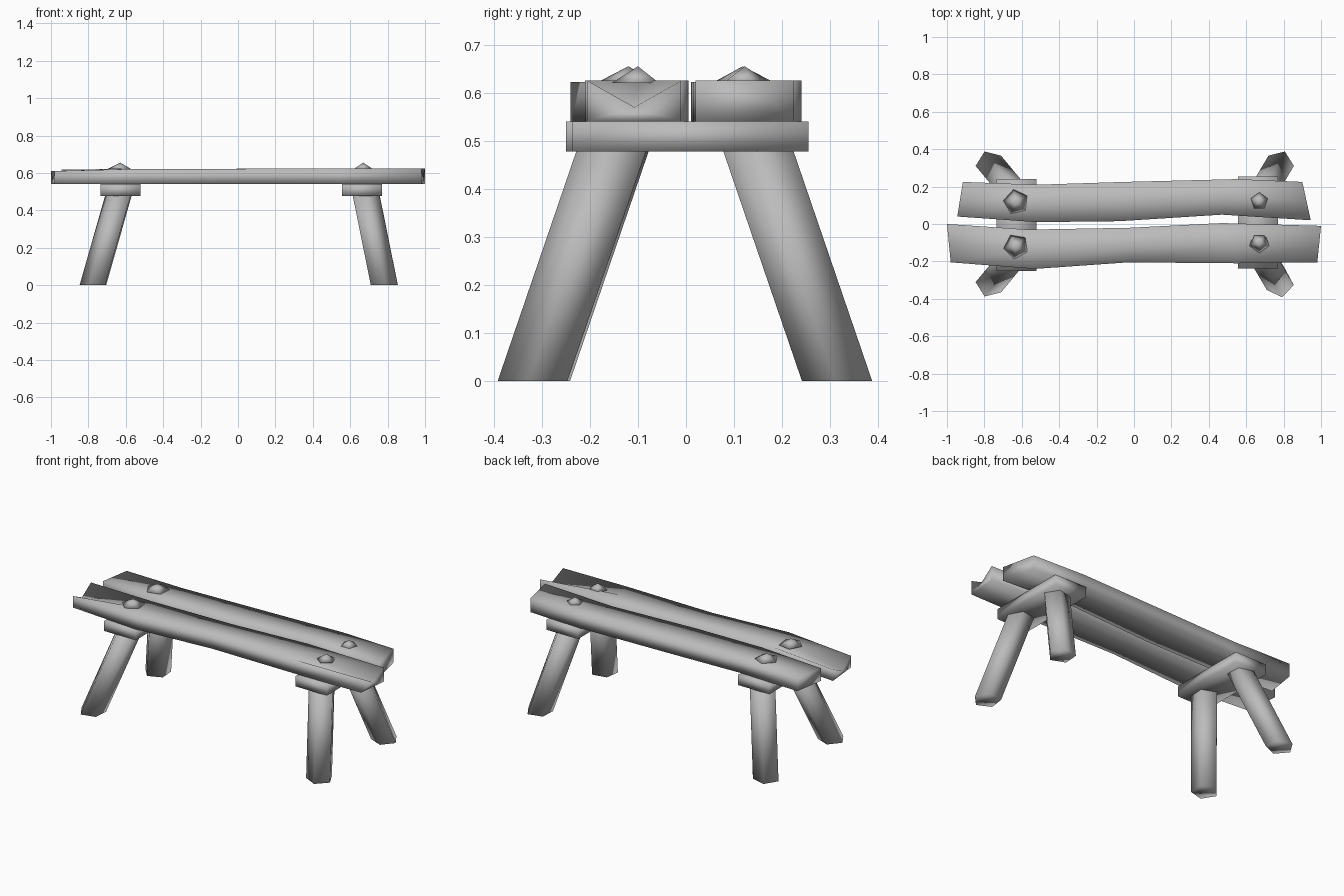
import bpy, bmesh
from math import sin, cos, radians

old = bpy.data.objects.get("Cube")
if old:
    bpy.data.objects.remove(old, do_unlink=True)

GREY = (0.5, 0.5, 0.5, 1)
wood = bpy.data.materials.new("grey_wood")
wood.use_nodes = True
wood.diffuse_color = GREY
wood.node_tree.nodes["Principled BSDF"].inputs["Base Color"].default_value = GREY


def finish(name, bm):
    """Turn a bmesh into a smooth shaded object."""
    bmesh.ops.recalc_face_normals(bm, faces=bm.faces)
    mesh = bpy.data.meshes.new(name)
    bm.to_mesh(mesh)
    bm.free()
    mesh.materials.append(wood)
    for p in mesh.polygons:
        p.use_smooth = True
    obj = bpy.data.objects.new(name, mesh)
    bpy.context.collection.objects.link(obj)


def loft(name, rings):
    """Skin closed rings of equal size and cap both ends."""
    bm = bmesh.new()
    loops = [[bm.verts.new(p) for p in ring] for ring in rings]
    n = len(loops[0])
    for a, b in zip(loops, loops[1:]):
        for i in range(n):
            j = (i + 1) % n
            bm.faces.new((a[i], a[j], b[j], b[i]))
    bm.faces.new(loops[0])
    bm.faces.new(loops[-1])
    finish(name, bm)


def pentagon(x, y, z, r, phase):
    return [(x + r * cos(radians(phase + 72 * i)),
             y + r * sin(radians(phase + 72 * i)), z) for i in range(5)]


def plank(name, stations):
    """Each station: front x, front y, back x, back y, top z, split depth."""
    rings = []
    for xf, yf, xb, yb, top, split in stations:
        xm, ym = (xf + xb) / 2, (yf + yb) / 2
        rings.append([(xf, yf, 0.54), (xf, yf, top), (xm, ym, top - split),
                      (xb, yb, top), (xb, yb, 0.54)])
    loft(name, rings)


# Seat planks: the front one is split at both ends
plank("front_plank", [
    (-0.98, -0.205, -1.0, 0.0, 0.61, 0.05),
    (-0.53, -0.24, -0.56, -0.03, 0.622, 0),
    (-0.03, -0.205, -0.02, -0.02, 0.622, 0),
    (0.55, -0.21, 0.47, 0.005, 0.625, 0),
    (0.98, -0.205, 1.0, -0.01, 0.625, 0.055)])
plank("back_plank", [
    (-0.945, 0.04, -0.915, 0.225, 0.618, 0),
    (-0.52, 0.01, -0.52, 0.21, 0.622, 0),
    (-0.08, 0.015, -0.05, 0.225, 0.622, 0),
    (0.47, 0.05, 0.55, 0.24, 0.625, 0),
    (0.945, 0.02, 0.90, 0.225, 0.625, 0)])

# Crossbeams under the planks
for name, x, y0, y1 in (("right_crossbeam", -0.628, -0.25, 0.24),
                        ("left_crossbeam", 0.663, -0.237, 0.255)):
    loft(name, [[(x - 0.107, y, 0.478), (x + 0.107, y, 0.478),
                 (x + 0.107, y, 0.54), (x - 0.107, y, 0.54)]
                for y in (y0, y1)])

# Splayed five-sided legs
for side, foot_x, top_x, phases in (("right", -0.77, -0.632, (-112, 112)),
                                    ("left", 0.778, 0.68, (-80, 68))):
    for end, s, phase in zip(("front", "back"), (-1, 1), phases):
        loft(f"{end}_{side}_leg",
             [pentagon(foot_x, s * 0.316, 0, 0.077, phase),
              pentagon(top_x, s * 0.15, 0.485, 0.077, phase)])

# Pointed peg heads on the seat
for name, x, y, r, phase in (("front_right_peg", -0.63, -0.12, 0.068, 45),
                             ("back_right_peg", -0.63, 0.118, 0.07, 30),
                             ("front_left_peg", 0.67, -0.1, 0.055, 54),
                             ("back_left_peg", 0.67, 0.122, 0.055, 90)):
    bm = bmesh.new()
    base = [bm.verts.new(p) for p in pentagon(x, y, 0.62, r, phase)]
    tip = bm.verts.new((x, y, 0.655))
    bm.faces.new(base)
    for i in range(5):
        bm.faces.new((base[i], base[(i + 1) % 5], tip))
    finish(name, bm)
